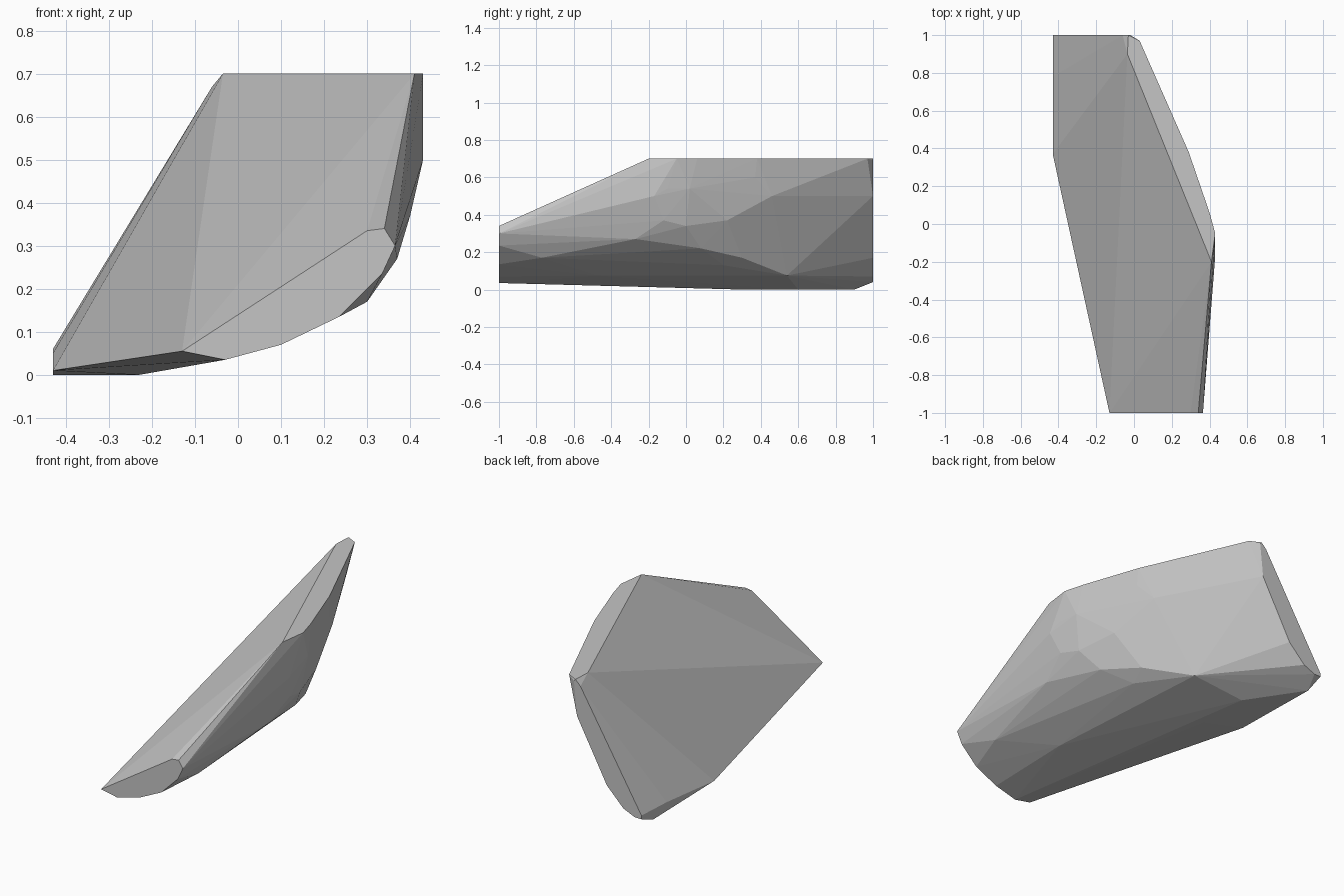
import bpy
import bmesh

cube = bpy.data.objects.get("Cube")
if cube:
    bpy.data.objects.remove(cube, do_unlink=True)

HUNDREDTH = 0.01


def make_material(name, colour):
    material = bpy.data.materials.new(name)
    material.use_nodes = True
    material.diffuse_color = colour
    shader = next(n for n in material.node_tree.nodes if n.type == "BSDF_PRINCIPLED")
    shader.inputs["Base Color"].default_value = colour
    return material


def section_across(y, outline):
    """Upright section at one depth, outline given as x, z."""
    return [(x, y, z) for x, z in outline]


def section_level(z, outline):
    """Level section at one height, outline given as x, y."""
    return [(x, y, z) for x, y in outline]


def make_hull(name, points, material):
    """Wrap the sections in one tight, flat-faced skin."""
    bm = bmesh.new()
    for point in points:
        bm.verts.new([value * HUNDREDTH for value in point])
    result = bmesh.ops.convex_hull(bm, input=bm.verts[:])
    spare = {v for v in result["geom_interior"] + result["geom_unused"]
             if isinstance(v, bmesh.types.BMVert)}
    bmesh.ops.delete(bm, geom=list(spare), context="VERTS")
    bmesh.ops.recalc_face_normals(bm, faces=bm.faces[:])
    mesh = bpy.data.meshes.new(name)
    bm.to_mesh(mesh)
    bm.free()
    mesh.materials.append(material)
    slab = bpy.data.objects.new(name, mesh)
    bpy.context.collection.objects.link(slab)
    return slab


# Narrow front end
front_end = section_across(-100, [
    (-13, 5.5), (-3, 3.5), (10, 7), (23.5, 13.5),
    (33.5, 23.5), (36.5, 30), (34, 34), (30, 33.5)])

# Slanted back end
back_end = section_across(100, [
    (-43, 6), (-43, 4), (-39, 4), (-32, 7), (-22, 17),
    (-4, 50), (-2, 69), (-3, 70), (-6, 67)])

# Flat strip along the top
top_strip = section_level(70, [
    (-3.5, 90), (3, 97), (29, 38), (40, 6), (43, -5), (41, -20)])

# Small flat patch underneath
underside = section_level(0, [(-43, 90), (-23, 30), (-23, 60)])

# Rounded belly, running level by level up the outer side
belly = section_level(7.5, [(11, -47), (4, 54)])
belly += section_level(13, [(17, 20)])
belly += section_level(17, [(30, -77), (20, 30)])
belly += section_level(22, [(28.5, -6), (29.5, 8)])
belly += section_level(27, [(37, -27)])
belly += section_level(34, [(37.5, 0)])
belly += section_level(37, [(40, -12), (34.5, 10), (32, 22)])
belly += section_level(50, [(43, -17), (25, 46)])
belly += section_level(54, [(41, 2), (42.5, -10)])
belly += section_level(60, [(35, 19), (29, 37)])

# Thin edge on the low side
low_edge = section_level(5, [(-43, 78)]) + section_level(1, [(-43, 37)])

stone = make_material("stone grey", (0.56, 0.56, 0.56, 1))
make_hull("faceted_slab",
          front_end + back_end + top_strip + underside + belly + low_edge,
          stone)
